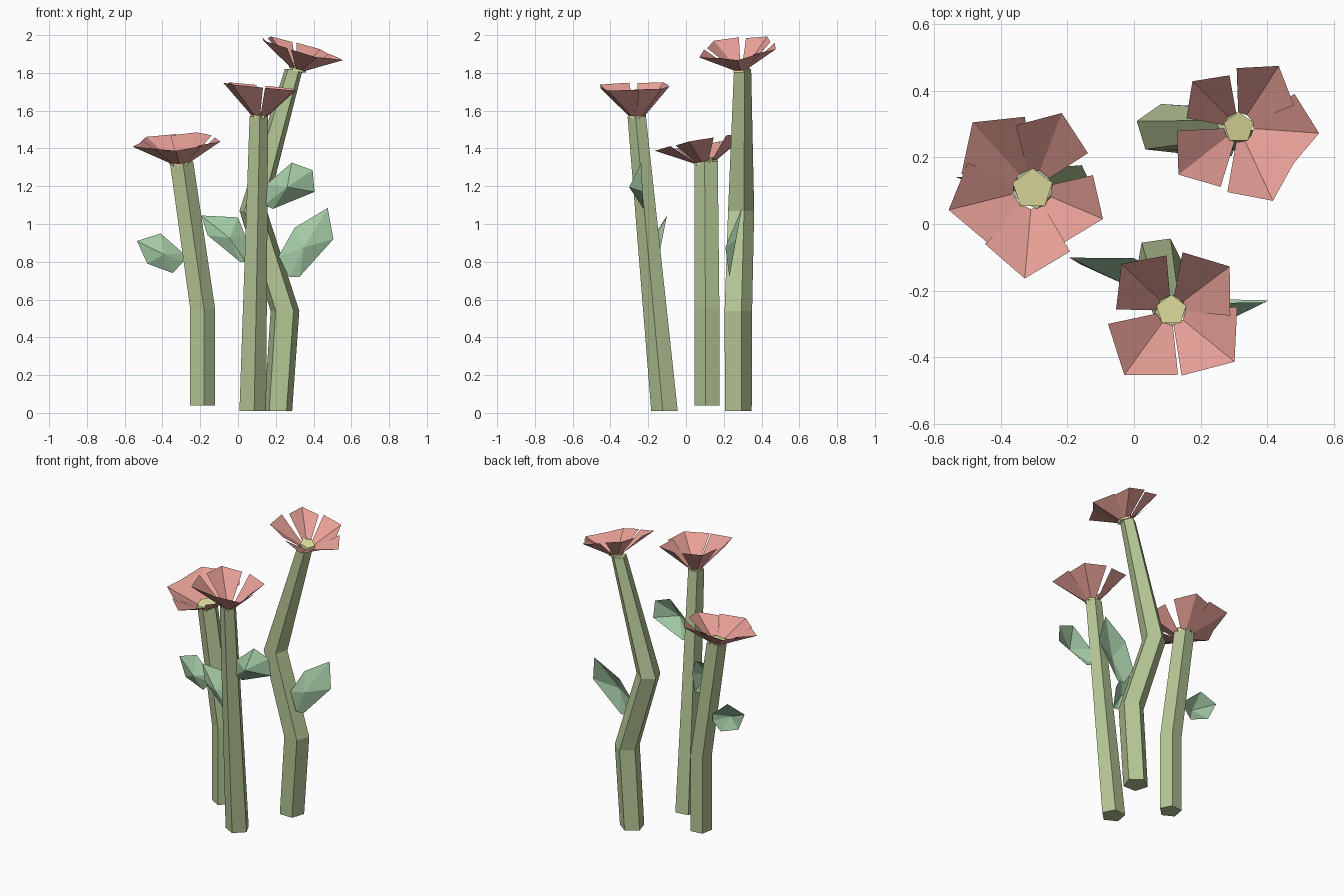
import bpy
from math import sin, cos, radians
from mathutils import Vector

if "Cube" in bpy.data.objects:
    bpy.data.objects.remove(bpy.data.objects["Cube"])


def material(name, rgb):
    m = bpy.data.materials.new(name)
    m.diffuse_color = (*rgb, 1)
    m.use_nodes = True
    m.node_tree.nodes["Principled BSDF"].inputs["Base Color"].default_value = m.diffuse_color
    return m


GREEN = material("stem_green", (0.46, 0.56, 0.30))
LEAF = material("leaf_green", (0.36, 0.58, 0.37))
RED = material("petal_red", (0.80, 0.35, 0.31))
YELLOW = material("centre_yellow", (0.80, 0.77, 0.36))


def add_mesh(name, verts, faces, mat):
    me = bpy.data.meshes.new(name)
    me.from_pydata(verts, [], faces)
    me.materials.append(mat)
    ob = bpy.data.objects.new(name, me)
    bpy.context.collection.objects.link(ob)
    return ob


def polar(deg, r):
    return Vector((r * cos(radians(deg)), r * sin(radians(deg)), 0))


def tube(name, path, turn, mat):
    """Five-sided tube through (x, y, z, radius) points."""
    n = 5
    verts = [Vector(p[:3]) + polar(turn + 72 * i, p[3]) for p in path for i in range(n)]
    faces = [(k * n + i, k * n + (i + 1) % n, (k + 1) * n + (i + 1) % n, (k + 1) * n + i)
             for k in range(len(path) - 1) for i in range(n)]
    last = (len(path) - 1) * n
    faces += [tuple(reversed(range(n))), tuple(range(last, last + n))]
    return add_mesh(name, verts, faces, mat)


def flower(name, centre, disc_r, rise, slope, spread, petals):
    """Creased petals rising from a five-sided disc; slope tilts the whole head."""
    c = Vector(centre)

    def point(deg, r, up):
        d = polar(deg, r)
        d.z = up + d.x * slope[0] + d.y * slope[1]
        return c + d

    verts, faces = [], []
    for a, r in petals:
        k = len(verts)
        verts += [point(a - spread, disc_r, 0), point(a, disc_r, 0),
                  point(a + spread, disc_r, 0),
                  point(a - spread, r * 0.81, rise), point(a, r, rise),
                  point(a + spread, r * 0.81, rise)]
        faces += [(k, k + 3, k + 4, k + 1), (k + 1, k + 4, k + 5, k + 2)]
    add_mesh(name + "_petals", verts, faces, RED)
    # centre disc with a short rim
    ring = [point(18 + 72 * i, disc_r * 1.05, h) for h in (-0.012, 0.015) for i in range(5)]
    sides = [(i, (i + 1) % 5, 5 + (i + 1) % 5, 5 + i) for i in range(5)]
    add_mesh(name + "_centre", ring, sides + [(4, 3, 2, 1, 0), (5, 6, 7, 8, 9)], YELLOW)


def leaf(name, outline, plane, bulge):
    """Faceted leaf: front outline in x, z; plane = y at z0, z0, dy/dz; raised middle."""
    y0, z0, lean = plane
    verts = [Vector((x, y0 + (z - z0) * lean, z)) for x, z in outline]
    mid = sum(verts, Vector()) / len(verts)
    mid.y -= bulge
    n = len(verts)
    add_mesh(name, verts + [mid], [(i, (i + 1) % n, n) for i in range(n)], LEAF)


# stems
tube("left_stem", [(-0.19, 0.115, 0.04, 0.07), (-0.19, 0.115, 0.55, 0.07),
                   (-0.302, 0.11, 1.33, 0.066)], -82, GREEN)
tube("front_stem", [(0.075, -0.11, 0.01, 0.075), (0.108, -0.258, 1.57, 0.052)], -82, GREEN)
tube("back_stem", [(0.212, 0.27, 0.01, 0.078), (0.248, 0.27, 0.54, 0.08),
                   (0.08, 0.285, 1.07, 0.076), (0.295, 0.295, 1.82, 0.05)], -55, GREEN)

# flower heads: petals as (angle, reach)
flower("left_flower", (-0.305, 0.105, 1.33), 0.06, 0.108, (0.07, 0.18), 36,
       [(-23, 0.23), (-95, 0.27), (-166, 0.26), (132, 0.27), (69, 0.245)])
flower("front_flower", (0.112, -0.26, 1.575), 0.045, 0.155, (-0.10, 0.03), 42,
       [(234, 0.24), (321, 0.245), (37, 0.22), (137, 0.205)])
flower("back_flower", (0.315, 0.29, 1.825), 0.045, 0.112, (-0.28, 0.12), 35,
       [(135, 0.197), (57, 0.221), (-4, 0.242), (-65, 0.243), (218, 0.23)])

# leaves
leaf("left_stem_leaf", [(-0.29, 0.80), (-0.29, 0.845), (-0.41, 0.95), (-0.535, 0.91),
                        (-0.48, 0.79), (-0.345, 0.74)], (0.13, 0.8, 0.1), 0.05)
leaf("front_stem_left_leaf", [(0.04, 0.80), (0.04, 0.935), (0.0, 1.035), (-0.195, 1.045),
                              (-0.16, 0.94), (0.01, 0.80)], (-0.15, 0.8, 0.2), 0.05)
leaf("front_stem_right_leaf", [(0.185, 1.08), (0.14, 1.10), (0.15, 1.21), (0.285, 1.325),
                               (0.395, 1.285), (0.405, 1.17)], (-0.225, 1.08, -0.05), 0.07)
leaf("back_stem_leaf", [(0.27, 0.72), (0.215, 0.83), (0.30, 0.98), (0.475, 1.085),
                        (0.505, 0.92), (0.325, 0.72)], (0.23, 0.72, 0.18), 0.05)
